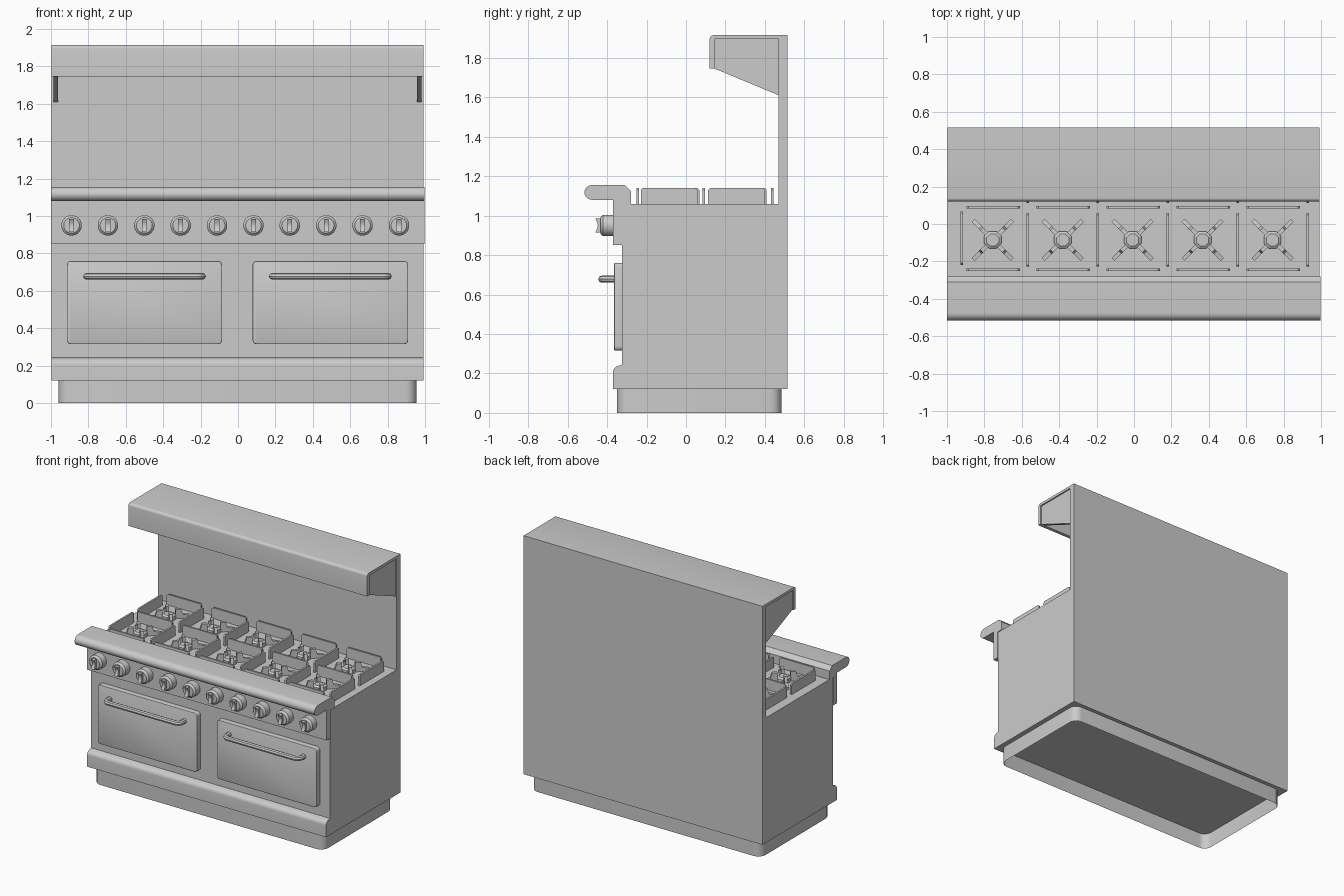
import bpy, bmesh, math
from mathutils import Matrix, Vector

if "Cube" in bpy.data.objects:
    bpy.data.objects.remove(bpy.data.objects["Cube"])


def finish(bm, name, smooth=True):
    bmesh.ops.recalc_face_normals(bm, faces=bm.faces)
    me = bpy.data.meshes.new(name)
    bm.to_mesh(me)
    bm.free()
    ob = bpy.data.objects.new(name, me)
    bpy.context.collection.objects.link(ob)
    if smooth:
        bpy.ops.object.select_all(action='DESELECT')
        ob.select_set(True)
        bpy.context.view_layer.objects.active = ob
        bpy.ops.object.shade_smooth_by_angle(angle=math.radians(32))
    return ob


def add_prism(bm, pts, origin, u, v, w, caps=True):
    """Extrude a 2D profile (axes u, v) along vector w."""
    o, u, v, w = map(Vector, (origin, u, v, w))
    a = [bm.verts.new(o + u * p + v * q) for p, q in pts]
    b = [bm.verts.new(x.co + w) for x in a]
    n = len(pts)
    for i in range(n):
        j = (i + 1) % n
        bm.faces.new((a[i], a[j], b[j], b[i]))
    if caps:
        bm.faces.new(a[::-1])
        bm.faces.new(b)


def along_x(name, pts, x0, x1):
    bm = bmesh.new()
    add_prism(bm, pts, (x0, 0, 0), (0, 1, 0), (0, 0, 1), (x1 - x0, 0, 0))
    return finish(bm, name)


def box(name, x0, x1, y0, y1, z0, z1):
    return along_x(name, [(y0, z0), (y1, z0), (y1, z1), (y0, z1)], x0, x1)


def arc(cx, cy, rx, ry, a0, a1, n):
    return [(cx + rx * math.cos(math.radians(a0 + (a1 - a0) * i / n)),
             cy + ry * math.sin(math.radians(a0 + (a1 - a0) * i / n))) for i in range(n + 1)]


def rounded_rect(x0, x1, y0, y1, r, n=5):
    return (arc(x1 - r, y1 - r, r, r, 0, 90, n) + arc(x0 + r, y1 - r, r, r, 90, 180, n)
            + arc(x0 + r, y0 + r, r, r, 180, 270, n) + arc(x1 - r, y0 + r, r, r, 270, 360, n))


L, R = -0.997, 0.992

# Body, back panel and hollow plinth
box("body", L, R, -0.325, 0.47, 0.12, 1.06)
box("back_panel", L, R, 0.47, 0.515, 0.12, 1.915)
bm = bmesh.new()
add_prism(bm, rounded_rect(-0.96, 0.955, -0.35, 0.485, 0.06), (0, 0, 0),
          (1, 0, 0), (0, 1, 0), (0, 0, 0.12), caps=False)
finish(bm, "plinth")

# High shelf with front lip, open underneath, and its end brackets
along_x("shelf", [(0.47, 1.915)] + arc(0.14, 1.895, 0.02, 0.02, 90, 180, 4)
        + [(0.12, 1.745), (0.145, 1.745), (0.145, 1.895), (0.47, 1.895)], L, R)
for x, side in ((-0.987, "left"), (0.957, "right")):
    along_x("shelf_bracket_" + side,
            [(0.145, 1.745), (0.47, 1.61), (0.47, 1.895), (0.145, 1.895)], x, x + 0.025)

# Front rail and control panel in one profile
along_x("control_panel", [(-0.28, 1.06), (-0.28, 1.125), (-0.31, 1.155)]
        + arc(-0.475, 1.1175, 0.04, 0.0375, 90, 270, 12)
        + [(-0.37, 1.08), (-0.37, 0.85), (-0.325, 0.85), (-0.325, 1.06)], -1, 0.998)

# Rounded kick panel below the doors
along_x("kick_panel", [(-0.325, 0.12), (-0.325, 0.245)]
        + arc(-0.335, 0.205, 0.035, 0.035, 90, 180, 6) + [(-0.37, 0.12)], L, R)


# Oven doors and bar handles
def door(x0, x1, side):
    bm = bmesh.new()
    add_prism(bm, rounded_rect(x0, x1, 0.315, 0.76, 0.022, 4), (0, -0.365, 0),
              (1, 0, 0), (0, 0, 1), (0, 0.04, 0))
    edges = [e for e in bm.edges if all(v.co.y < -0.36 for v in e.verts)]
    bmesh.ops.bevel(bm, geom=edges, offset=0.006, segments=2, profile=0.5, affect='EDGES')
    finish(bm, "oven_door_" + side)
    c = (x0 + x1) / 2
    half, r = 0.31, 0.03
    corner = arc(c + half - r, -0.427 + r, r, r, 0, -90, 5)
    path = [(c + half, -0.36)] + corner
    path += [(2 * c - x, y) for x, y in reversed(path)]
    cu = bpy.data.curves.new("door_handle_" + side, 'CURVE')
    cu.dimensions = '3D'
    cu.bevel_depth = 0.018
    cu.bevel_resolution = 2
    sp = cu.splines.new('POLY')
    sp.points.add(len(path) - 1)
    for p, (x, y) in zip(sp.points, path):
        p.co = (x, y, 0.678, 1)
    ob = bpy.data.objects.new(cu.name, cu)
    bpy.context.collection.objects.link(ob)
    bpy.ops.object.select_all(action='DESELECT')
    ob.select_set(True)
    bpy.context.view_layer.objects.active = ob
    bpy.ops.object.convert(target='MESH')
    bpy.ops.object.shade_smooth_by_angle(angle=math.radians(40))


door(-0.915, -0.085, "left")
door(0.078, 0.91, "right")


def lathe(bm, pts, n, mat):
    """Stack of rings (radius, height), closed at both ends."""
    rings = [[bm.verts.new(mat @ Vector((r * math.cos(2 * math.pi * (i + .5) / n),
                                         r * math.sin(2 * math.pi * (i + .5) / n), h)))
              for i in range(n)] for r, h in pts]
    for a, b in zip(rings, rings[1:]):
        for i in range(n):
            j = (i + 1) % n
            bm.faces.new((a[i], a[j], b[j], b[i]))
    bm.faces.new(rings[0][::-1])
    bm.faces.new(rings[-1])


# Ten control knobs with raised concave grips
for i in range(10):
    x = -0.89 + i * 0.1945
    bm = bmesh.new()
    lathe(bm, [(0.055, 0), (0.055, 0.05), (0.042, 0.063)], 20,
          Matrix.Translation((x, -0.37, 0.95)) @ Matrix.Rotation(math.pi / 2, 4, 'X'))
    add_prism(bm, [(-0.425, 0.915), (-0.46, 0.915), (-0.45, 0.935), (-0.447, 0.95),
                   (-0.45, 0.965), (-0.46, 0.985), (-0.425, 0.985)],
              (x - 0.013, 0, 0), (0, 1, 0), (0, 0, 1), (0.026, 0, 0))
    finish(bm, f"knob_{i + 1}")


# Burners and grates: five columns, two rows
def bar(bm, mid, u, half):
    """Upright grate bar with chamfered top corners."""
    u = Vector(u)
    w = Vector((-u.y, u.x, 0)) * 0.013
    add_prism(bm, [(-half, 1.055), (half, 1.055), (half, 1.13), (half - 0.01, 1.14),
                   (-half + 0.01, 1.14), (-half, 1.13)],
              Vector((mid[0], mid[1], 0)) - w / 2, u, (0, 0, 1), w)


for row, cy in enumerate((-0.085, 0.255)):
    for col in range(5):
        cx = -0.755 + col * 0.374
        bm = bmesh.new()
        lathe(bm, [(0.05, 1.055), (0.05, 1.09), (0.035, 1.10)], 8, Matrix.Translation((cx, cy, 0)))
        finish(bm, f"burner_{row + 1}_{col + 1}", smooth=False)
        bm = bmesh.new()
        bar(bm, (cx + 0.003, cy - 0.16 if row == 0 else cy - 0.165), (1, 0, 0), 0.143)
        if row == 1:
            bar(bm, (cx + 0.003, 0.437), (1, 0, 0), 0.143)
        bar(bm, (cx + 0.188, cy), (0, 1, 0), 0.143)
        if col == 0:
            bar(bm, (cx - 0.165, cy + 0.01), (0, 1, 0), 0.143)
        # Four diagonal fingers around the burner
        for k in range(4):
            a = math.pi / 4 + k * math.pi / 2
            u = Vector((math.cos(a), math.sin(a), 0))
            w = Vector((-u.y, u.x, 0)) * 0.022
            add_prism(bm, [(0.045, 1.055), (0.148, 1.055), (0.148, 1.08), (0.095, 1.09),
                           (0.083, 1.13), (0.045, 1.13)],
                      Vector((cx, cy, 0)) - w / 2, u, (0, 0, 1), w)
        finish(bm, f"grate_{row + 1}_{col + 1}", smooth=False)
